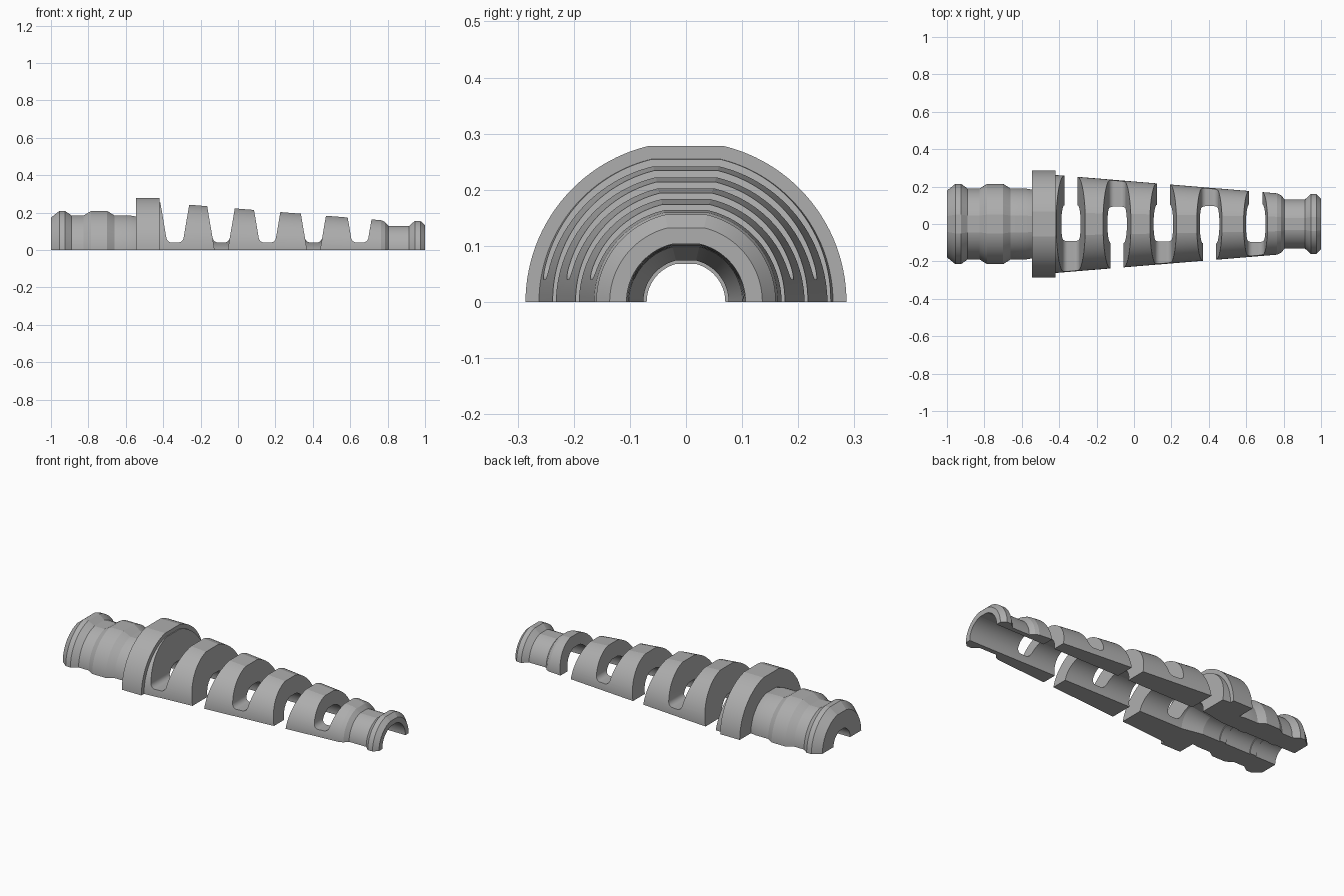
import bpy, bmesh, math

if "Cube" in bpy.data.objects:
    bpy.data.objects.remove(bpy.data.objects["Cube"])

FLAT = 0.972                      # height of the top flat as a share of the radius
ARC_STEPS = 26
BASE_W, DRAFT = 0.035, 0.17       # slot half width at the base and its wall draft
FLOOR, FILLET = 0.04, 0.03        # bridge height and floor rounding

# (x, radius) along the outside, then back along the bore
outside = [(-1, .178), (-.955, .215), (-.925, .215), (-.89, .19), (-.825, .19),
           (-.785, .215), (-.7, .215), (-.66, .19), (-.58, .19), (-.545, .184),
           (-.545, .286), (-.42, .286), (-.42, .262), (.765, .164), (.785, .155),
           (.805, .132), (.915, .132), (.945, .16), (.975, .16), (1, .136)]
bore = [(1, .106), (-.4, .1), (-.52, .076), (-.63, .076), (-.63, .07),
        (-.67, .07), (-.67, .076), (-.83, .076), (-.83, .07), (-.87, .07),
        (-.87, .076), (-1, .076)]


def mesh_object(name, bm):
    bmesh.ops.recalc_face_normals(bm, faces=bm.faces)
    mesh = bpy.data.meshes.new(name)
    bm.to_mesh(mesh)
    bm.free()
    obj = bpy.data.objects.new(name, mesh)
    bpy.context.collection.objects.link(obj)
    return obj


def loft(bm, sections):
    """Skin closed loops of equal length and cap both ends."""
    rings = [[bm.verts.new(p) for p in s] for s in sections]
    for a, b in zip(rings, rings[1:]):
        for i in range(len(a)):
            j = (i + 1) % len(a)
            bm.faces.new((a[i], a[j], b[j], b[i]))
    bm.faces.new(rings[0])
    bm.faces.new(rings[-1])


# Sleeve half: the profile swept over a half turn with a flat along the top
limit = math.asin(FLAT)
angles = [limit * i / ARC_STEPS for i in range(ARC_STEPS + 1)]
angles += [math.pi - a for a in reversed(angles)]
bm = bmesh.new()
loft(bm, [[(x, r * math.cos(a), r * math.sin(a)) for x, r in outside + bore]
          for a in angles])
sleeve = mesh_object("strain_relief_half", bm)


# Slot cutters: rounded floor on one side, open to the base on the other
def half_width(z):
    return BASE_W + DRAFT * z


def slot_sections(cx, side):
    tilt = math.atan(DRAFT)
    cz = FLOOR + FILLET
    cr = half_width(cz - FILLET * math.sin(tilt)) - FILLET * math.cos(tilt)
    steps = 10
    turn = [-tilt - (math.pi / 2 - tilt) * i / steps for i in range(steps + 1)]
    right = [(cr + FILLET * math.cos(t), cz + FILLET * math.sin(t)) for t in turn]
    lower = right + [(-x, z) for x, z in reversed(right)]
    top, low = 0.4, -0.1
    last = len(lower) - 1
    opened = [(half_width(low) * (1 - 2 * i / last), low) for i in range(last + 1)]
    rim = [(-half_width(top), top), (half_width(top), top)]
    return [[(cx + x, side * y, z) for x, z in loop + rim]
            for loop, y in ((lower, .4), (lower, 0), (opened, -.01), (opened, -.4))]


bm = bmesh.new()
for n in range(5):
    loft(bm, slot_sections(-.337 + .247 * n, 1 if n % 2 else -1))
cutter = mesh_object("slot_cutter", bm)
cutter.hide_render = True

# Cut the slots
cut = sleeve.modifiers.new("slots", 'BOOLEAN')
cut.operation = 'DIFFERENCE'
cut.solver = 'EXACT'
cut.object = cutter
bpy.ops.object.select_all(action='DESELECT')
sleeve.select_set(True)
bpy.context.view_layer.objects.active = sleeve
bpy.ops.object.modifier_apply(modifier=cut.name)
bpy.data.objects.remove(cutter)

# Plain grey plastic
grey = bpy.data.materials.new("grey_plastic")
grey.use_nodes = True
colour = (0.42, 0.42, 0.42, 1)
grey.diffuse_color = colour
grey.node_tree.nodes["Principled BSDF"].inputs["Base Color"].default_value = colour
sleeve.data.materials.clear()
sleeve.data.materials.append(grey)
bpy.ops.object.shade_smooth_by_angle(angle=math.radians(10))
